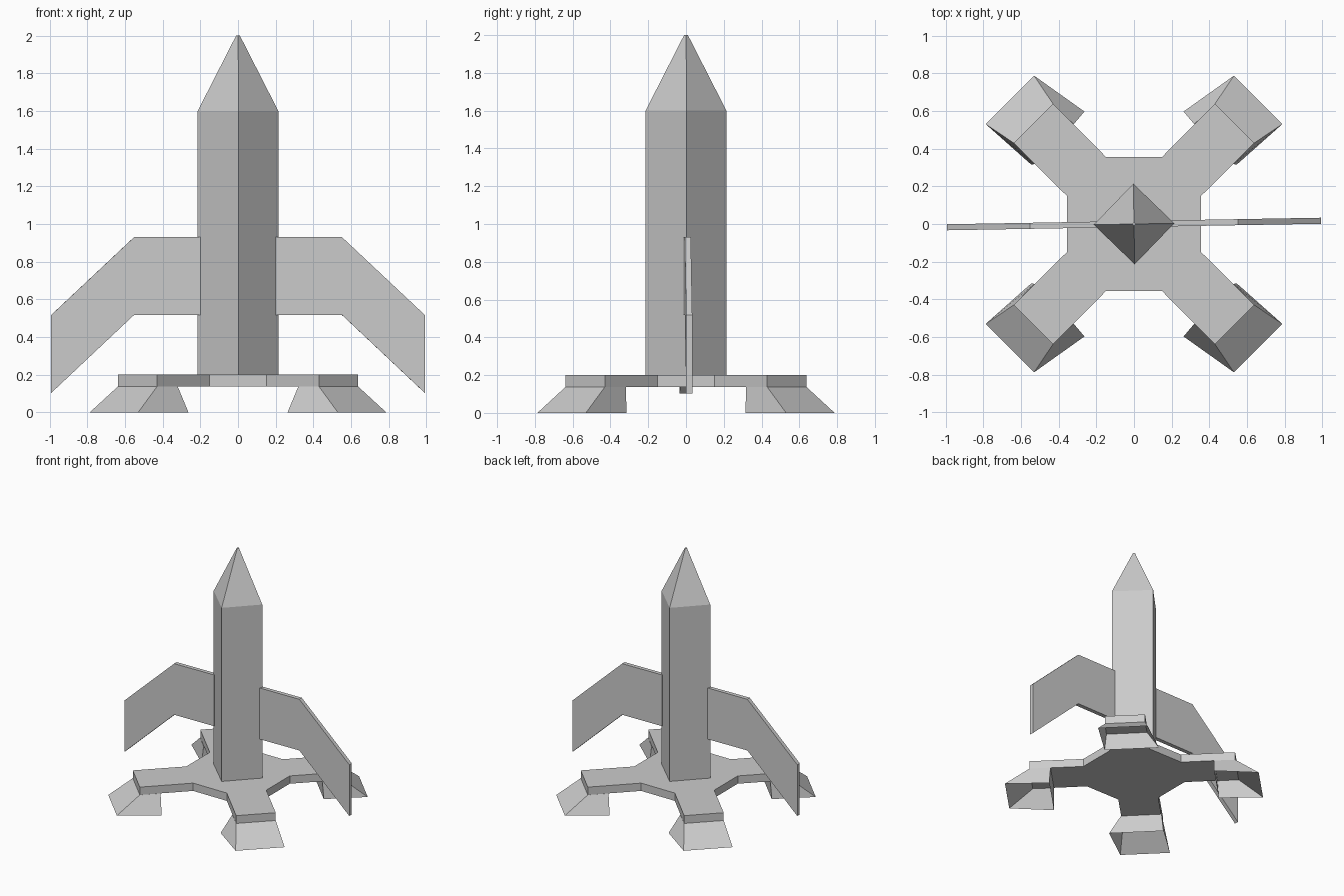
import bpy, bmesh
from math import radians
from mathutils import Matrix

cube = bpy.data.objects.get("Cube")
if cube:
    bpy.data.objects.remove(cube)

grey = bpy.data.materials.new("plain grey")
grey.use_nodes = True
colour = (0.6, 0.6, 0.6, 1)
grey.diffuse_color = colour
grey.node_tree.nodes["Principled BSDF"].inputs["Base Color"].default_value = colour

TWIST = Matrix.Rotation(radians(1), 4, 'Z')


def finish(name, bm, matrix=None):
    """Turn a bmesh into a flat-shaded object."""
    if matrix:
        bm.transform(matrix)
    bmesh.ops.recalc_face_normals(bm, faces=bm.faces)
    mesh = bpy.data.meshes.new(name)
    bm.to_mesh(mesh)
    bm.free()
    mesh.materials.append(grey)
    obj = bpy.data.objects.new(name, mesh)
    bpy.context.collection.objects.link(obj)
    return obj


def loft(rings, cap_start=True, cap_end=True):
    """Skin a list of equal-sized point rings."""
    bm = bmesh.new()
    loops = [[bm.verts.new(p) for p in ring] for ring in rings]
    for a, b in zip(loops, loops[1:]):
        for i in range(len(a)):
            j = (i + 1) % len(a)
            bm.faces.new((a[i], a[j], b[j], b[i]))
    if cap_start:
        bm.faces.new(loops[0][::-1])
    if cap_end:
        bm.faces.new(loops[-1])
    return bm


# Square body turned corner-forward, with a pointed nose
def diamond(r, z):
    return [(r, 0, z), (0, r, z), (-r, 0, z), (0, -r, z)]


finish("body", loft([diamond(0.214, 0.2), diamond(0.214, 1.6), diamond(0.01, 2.0)]), TWIST)

# Cross-shaped base plate
quarter = [(0.357, 0.15), (0.638, 0.43), (0.43, 0.638), (0.15, 0.357)]
outline = []
for sx, sy in ((1, 1), (-1, 1), (-1, -1), (1, -1)):
    pts = [(x * sx, y * sy) for x, y in quarter]
    outline += pts if sx == sy else pts[::-1]
finish("base_plate", loft([[(x, y, z) for x, y in outline] for z in (0.137, 0.2)]))

# Splayed hollow feet, open underneath, mirrored to each corner
foot_top = [(0.43, 0.638), (0.638, 0.43), (0.53, 0.318), (0.32, 0.53)]
foot_bottom = [(0.53, 0.787), (0.787, 0.53), (0.545, 0.315), (0.263, 0.597)]
for side, sx in (("left", 1), ("right", -1)):
    for end, sy in (("front", -1), ("back", 1)):
        rings = [[(x * sx, y * sy, z) for x, y in ring]
                 for ring, z in ((foot_bottom, 0), (foot_top, 0.137))]
        finish(f"{end}_{side}_foot", loft(rings, cap_start=False))

# Drooping flat wings, the pair turned slightly with the body
wing = [(0.2, 0.93), (0.552, 0.93), (0.992, 0.517), (0.992, 0.103), (0.552, 0.517), (0.2, 0.517)]
for side, sx in (("left", 1), ("right", -1)):
    rings = [[(x * sx, y, z) for x, z in wing] for y in (-0.016, 0.016)]
    finish(f"{side}_wing", loft(rings), TWIST)
